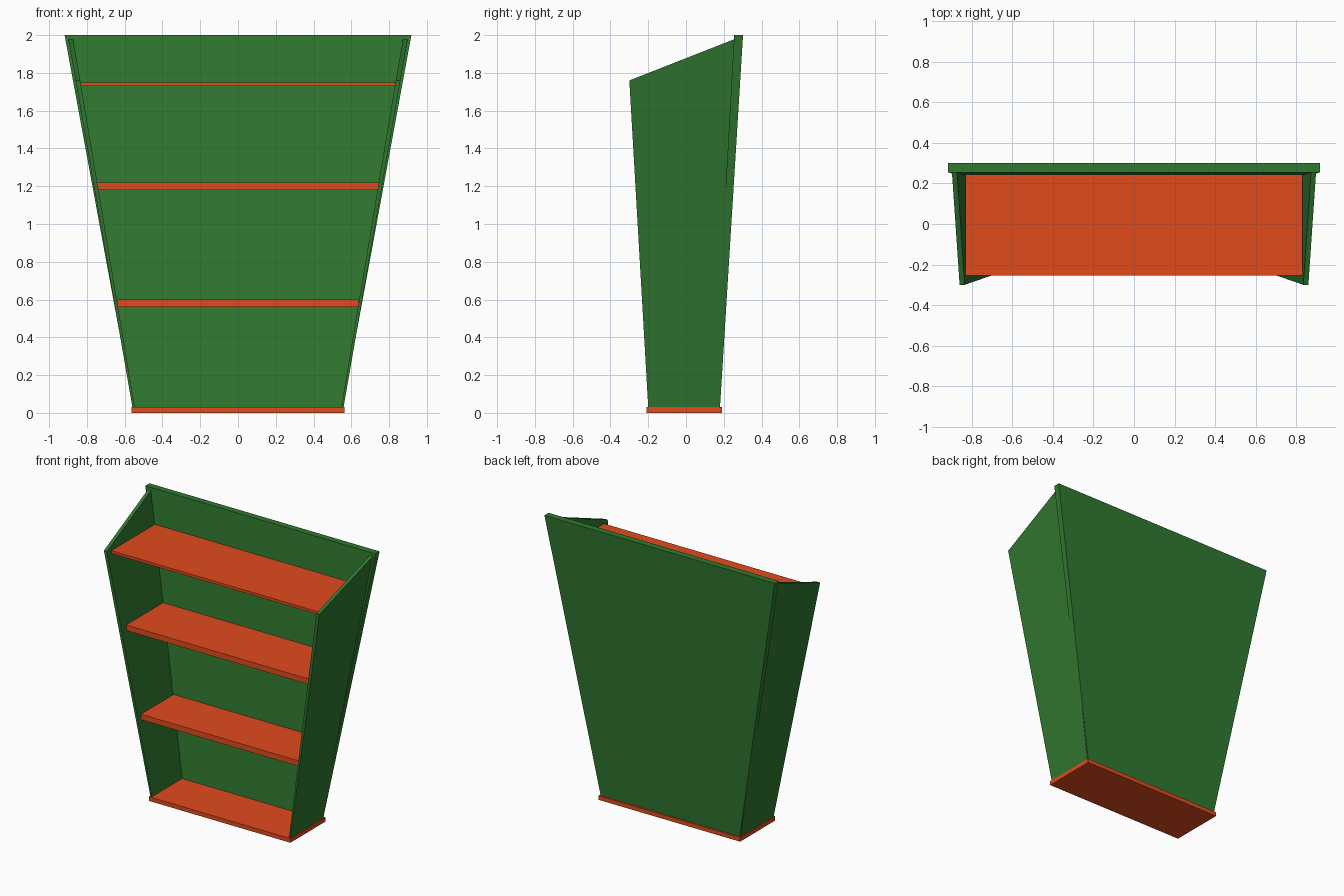
import bpy

if "Cube" in bpy.data.objects:
    bpy.data.objects.remove(bpy.data.objects["Cube"])

def material(name, color):
    m = bpy.data.materials.new(name)
    m.diffuse_color = color
    m.use_nodes = True
    m.node_tree.nodes["Principled BSDF"].inputs["Base Color"].default_value = m.diffuse_color
    return m

green = material("green_paint", (0.03, 0.19, 0.03, 1))
orange = material("orange_paint", (0.75, 0.07, 0.012, 1))

def prism(name, a, b, mat):
    """Solid joining two matching polygons a and b."""
    n = len(a)
    faces = [list(range(n))[::-1], list(range(n, 2 * n))]
    faces += [[i, (i + 1) % n, n + (i + 1) % n, n + i] for i in range(n)]
    me = bpy.data.meshes.new(name)
    me.from_pydata(a + b, [], faces)
    me.materials.append(mat)
    ob = bpy.data.objects.new(name, me)
    bpy.context.collection.objects.link(ob)
    return ob

def board(name, hw, y0, y1, z0, z1):
    ring = [(-hw, y0), (hw, y0), (hw, y1), (-hw, y1)]
    return prism(name, [(x, y, z0) for x, y in ring],
                 [(x, y, z1) for x, y in ring], orange)

# base and shelves
board("base", 0.565, -0.21, 0.19, 0.0, 0.03)
board("lower_shelf", 0.637, -0.195, 0.19, 0.56, 0.60)
board("middle_shelf", 0.745, -0.21, 0.22, 1.18, 1.22)
board("upper_shelf", 0.832, -0.255, 0.245, 1.73, 1.75)

# flared, leaning back panel
def back_ring(hw, y0, y1, z):
    return [(-hw, y0, z), (hw, y0, z), (hw, y1, z), (-hw, y1, z)]

prism("back_panel", back_ring(0.555, 0.145, 0.18, 0.03),
      back_ring(0.918, 0.255, 0.302, 2.0), green)

# flared side panel with sloped top, mirrored to the other side
profile = [(-0.20, 0.03), (0.175, 0.03), (0.26, 1.98), (-0.30, 1.76)]
def outer_x(z):
    return 0.559 + 0.174 * (z - 0.03)

inner = [(outer_x(z) - (0.012 if z < 0.1 else 0.025), y, z) for y, z in profile]
outer = [(outer_x(z), y, z) for y, z in profile]
side = prism("side_panels", inner, outer, green)
mirror = side.modifiers.new("mirror", 'MIRROR')
mirror.use_axis[0] = True
